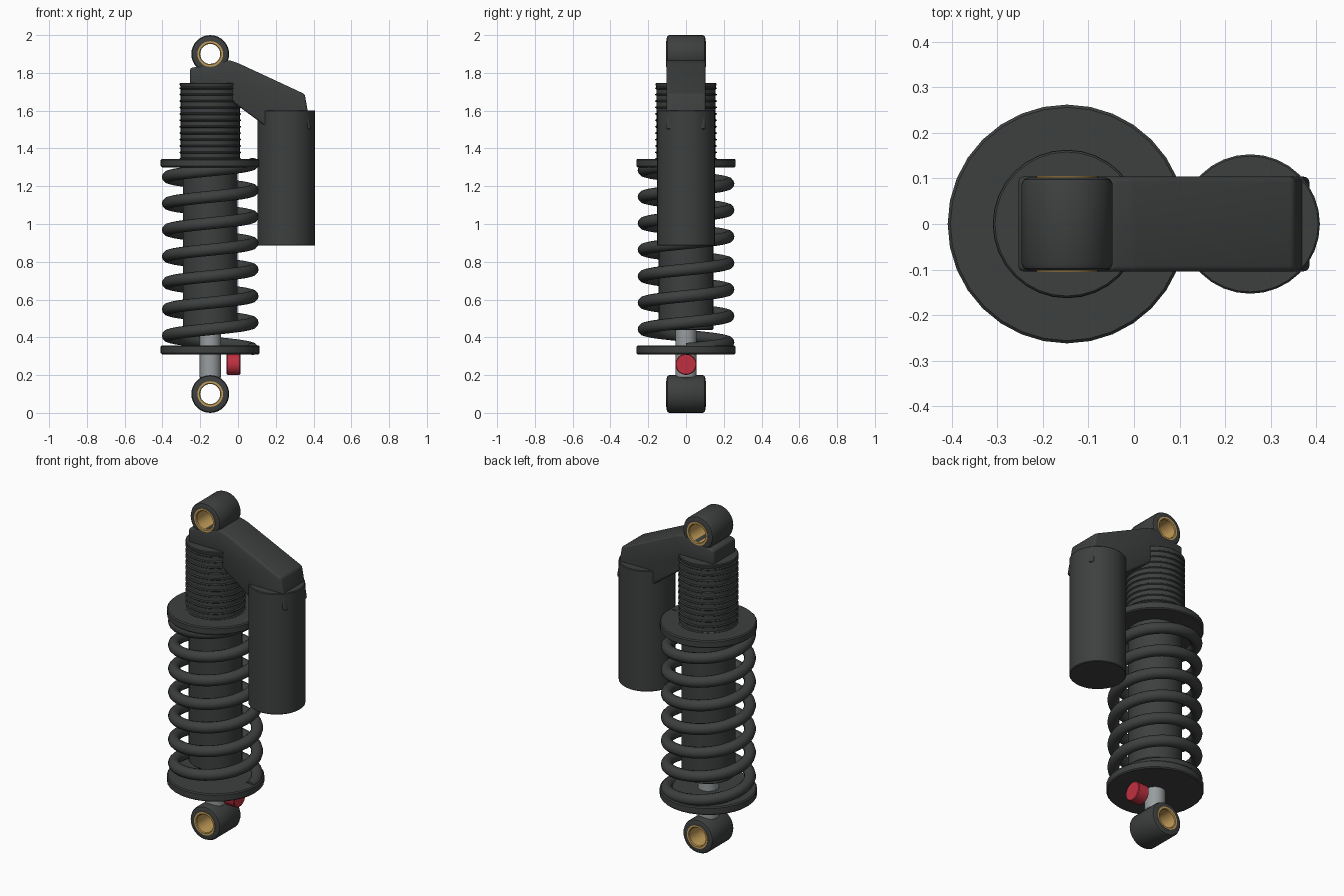
import bpy, bmesh
from math import pi, cos, sin, radians
from mathutils import Matrix, Vector

if "Cube" in bpy.data.objects:
    bpy.data.objects.remove(bpy.data.objects["Cube"])

AX = -0.147  # x of the main axis


def material(name, rgb):
    m = bpy.data.materials.new(name)
    m.diffuse_color = (*rgb, 1)
    m.use_nodes = True
    m.node_tree.nodes["Principled BSDF"].inputs["Base Color"].default_value = m.diffuse_color
    return m


DARK = material("dark_metal", (0.047, 0.051, 0.049))
STEEL = material("steel", (0.32, 0.34, 0.35))
BRASS = material("brass", (0.55, 0.34, 0.10))
RED = material("red", (0.52, 0.03, 0.05))


def finish(name, bm, mat, angle=35):
    bmesh.ops.recalc_face_normals(bm, faces=bm.faces[:])
    me = bpy.data.meshes.new(name)
    bm.to_mesh(me)
    bm.free()
    ob = bpy.data.objects.new(name, me)
    bpy.context.collection.objects.link(ob)
    me.materials.append(mat)
    for p in me.polygons:
        p.use_smooth = True
    me.set_sharp_from_angle(angle=radians(angle))
    return ob


def lathe(name, profile, loc, mat, n=32, axis='Z', closed=False):
    """Revolve (radius, height) points; a closed profile makes a ring."""
    bm = bmesh.new()
    rings = [[bm.verts.new((r * cos(2 * pi * i / n), r * sin(2 * pi * i / n), h))
              for i in range(n)] for r, h in profile]
    pairs = list(zip(rings, rings[1:]))
    if closed:
        pairs.append((rings[-1], rings[0]))
    else:
        bm.faces.new(rings[0])
        bm.faces.new(rings[-1])
    for a, b in pairs:
        for i in range(n):
            j = (i + 1) % n
            bm.faces.new((a[i], a[j], b[j], b[i]))
    rot = {'Z': Matrix(), 'Y': Matrix.Rotation(pi / 2, 4, 'X'),
           'X': Matrix.Rotation(pi / 2, 4, 'Y')}[axis]
    bm.transform(Matrix.Translation(loc) @ rot)
    return finish(name, bm, mat)


def rod(name, r, h0, h1, loc, mat, c=0.004, **kw):
    return lathe(name, [(r - c, h0), (r, h0 + c), (r, h1 - c), (r - c, h1)], loc, mat, **kw)


# Mounting eyes with brass bushings
for end, z in (("lower", 0.1), ("upper", 1.9)):
    lathe(end + "_eye", [(0.066, -0.102), (0.085, -0.102), (0.095, -0.098), (0.1, -0.088),
                         (0.1, 0.088), (0.095, 0.098), (0.085, 0.102), (0.066, 0.102)],
          (AX, 0, z), DARK, axis='Y', closed=True)
    lathe(end + "_bushing", [(0.053, -0.1), (0.057, -0.105), (0.068, -0.105),
                             (0.068, 0.105), (0.057, 0.105), (0.053, 0.1)],
          (AX, 0, z), BRASS, axis='Y', closed=True)

# Piston rod and damper body
rod("piston_rod", 0.056, 0.185, 0.5, (AX, 0, 0), STEEL)
rod("damper_body", 0.145, 0.44, 1.36, (AX, 0, 0), DARK)

# Threaded upper body: thin ridges on a cylinder
thread = [(0.154, 1.325)]
for i in range(12):
    z = 1.345 + i * 0.034
    thread += [(0.157, z - 0.006), (0.163, z - 0.002), (0.163, z + 0.002), (0.157, z + 0.006)]
thread += [(0.162, 1.738), (0.162, 1.743), (0.158, 1.747)]
lathe("threaded_collar", thread, (AX, 0, 0), DARK)

# Spring seats and adjuster knob
rod("lower_spring_seat", 0.262, 0.31, 0.357, (AX, 0, 0), DARK, c=0.006)
rod("upper_spring_seat", 0.262, 1.3, 1.345, (AX, 0, 0), DARK, c=0.006)
rod("rebound_knob", 0.056, -0.06, 0.012, (0, 0, 0.257), RED, axis='X')

# Coil spring: a circle swept along a helix
turns, per, sides, R, r = 7, 36, 12, 0.224, 0.032
bm = bmesh.new()
prev = None
for k in range(turns * per + 1):
    a = 2 * pi * k / per
    out = Vector((cos(a), sin(a), 0))
    centre = Vector((AX, 0, 0.338 + 0.981 * k / (turns * per))) + out * R
    ring = [bm.verts.new(centre + out * (r * cos(2 * pi * s / sides))
                         + Vector((0, 0, r * sin(2 * pi * s / sides)))) for s in range(sides)]
    if prev:
        for s in range(sides):
            t = (s + 1) % sides
            bm.faces.new((prev[s], prev[t], ring[t], ring[s]))
    else:
        bm.faces.new(ring)
    prev = ring
bm.faces.new(prev)
finish("coil_spring", bm, DARK, 50)

# Reservoir
rod("reservoir", 0.153, 0.885, 1.602, (0.255, 0, 0), DARK)

# Bridge: side profile extruded across y, edges bevelled
side = [(-0.254, 1.735), (-0.254, 1.825), (-0.05, 1.868), (0.0, 1.852), (0.353, 1.688),
        (0.387, 1.5), (0.15, 1.515), (-0.04, 1.655), (-0.08, 1.735)]
bm = bmesh.new()
face = bm.faces.new([bm.verts.new((x, -0.104, z)) for x, z in side])
ext = bmesh.ops.extrude_face_region(bm, geom=[face])
bmesh.ops.translate(bm, vec=(0, 0.208, 0),
                    verts=[v for v in ext["geom"] if isinstance(v, bmesh.types.BMVert)])
bmesh.ops.recalc_face_normals(bm, faces=bm.faces[:])
bmesh.ops.bevel(bm, geom=bm.edges[:], offset=0.012, segments=3, profile=0.5, affect='EDGES')
finish("reservoir_bridge", bm, DARK)
